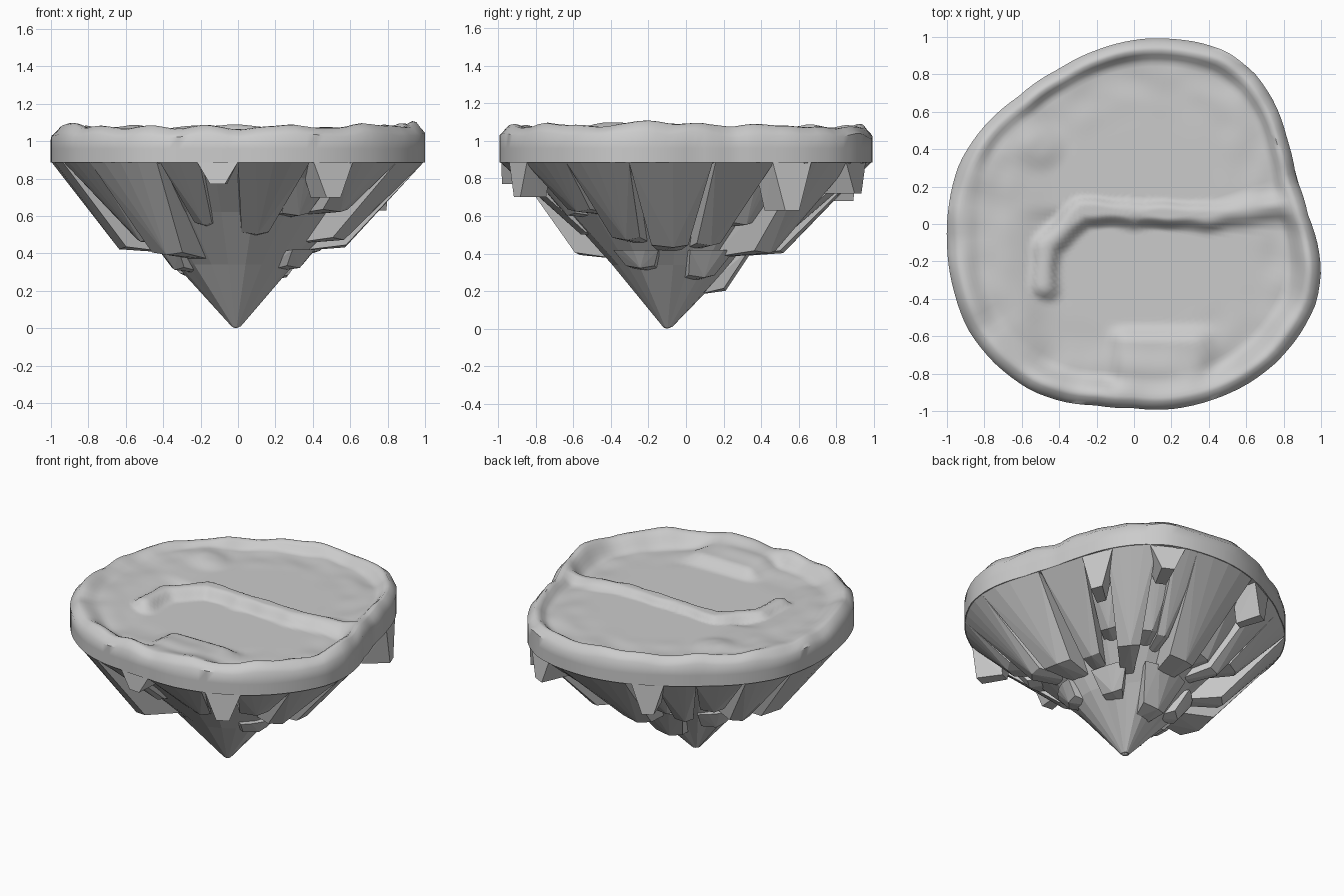
import bpy, bmesh, math, random
from mathutils import Vector, noise

if "Cube" in bpy.data.objects:
    bpy.data.objects.remove(bpy.data.objects["Cube"])
random.seed(4)

# Island outline seen from above (star-shaped about the origin)
OUT = [(0.05, .99), (0.2, .99), (0.35, .97), (0.5, .92), (.65, .8), (.75, .65), (.82, .45), (.865, .25),
       (.93, .05), (.98, -.1), (1, -.25), (.975, -.42), (.88, -.6), (.75, -.75), (.6, -.86), (.42, -.94),
       (.2, -.99), (0, -.985), (-.2, -.97), (-.38, -.95), (-.55, -.89), (-.75, -.74), (-.89, -.56),
       (-.965, -.35), (-1, -.1), (-.99, .1), (-.935, .32), (-.82, .5), (-.62, .68), (-.4, .83), (-.2, .93)]
POLAR = sorted((math.atan2(y, x) % math.tau, math.hypot(x, y)) for x, y in OUT)
POLAR = [(POLAR[-1][0] - math.tau, POLAR[-1][1])] + POLAR + [(POLAR[0][0] + math.tau, POLAR[0][1])]
Z_RIM, AXIS = .885, Vector((-.01, -.1, 0))


def radius(a):
    a %= math.tau
    for (a0, r0), (a1, r1) in zip(POLAR, POLAR[1:]):
        if a0 <= a <= a1:
            return r0 + (r1 - r0) * (a - a0) / (a1 - a0)


def edge(a, z, s=1.0):
    """Outline point at angle a, pulled towards the rock axis by scale s."""
    r = radius(a)
    p = AXIS.lerp(Vector((r * math.cos(a), r * math.sin(a), 0)), s)
    p.z = z
    return p


def finish(name, bm, smooth=None):
    bmesh.ops.recalc_face_normals(bm, faces=bm.faces)
    me = bpy.data.meshes.new(name)
    bm.to_mesh(me)
    bm.free()
    ob = bpy.data.objects.new(name, me)
    bpy.context.collection.objects.link(ob)
    if smooth:
        bpy.ops.object.select_all(action='DESELECT')
        ob.select_set(True)
        bpy.context.view_layer.objects.active = ob
        bpy.ops.object.shade_smooth_by_angle(angle=math.radians(smooth))


def hull(name, pts):
    bm = bmesh.new()
    for p in pts:
        bm.verts.new(p)
    r = bmesh.ops.convex_hull(bm, input=bm.verts)
    junk = [v for v in r['geom_interior'] if isinstance(v, bmesh.types.BMVert)]
    bmesh.ops.delete(bm, geom=junk, context='VERTS')
    bmesh.ops.dissolve_limit(bm, angle_limit=.03, verts=bm.verts, edges=bm.edges)
    finish(name, bm)


def rings(name, loops, smooth=None):
    bm = bmesh.new()
    vs = [[bm.verts.new(p) for p in lp] for lp in loops]
    n = len(vs[0])
    for a, b in zip(vs, vs[1:]):
        for i in range(n):
            bm.faces.new((a[i], a[(i + 1) % n], b[(i + 1) % n], b[i]))
    bm.faces.new(vs[0])
    bm.faces.new(vs[-1])
    finish(name, bm, smooth)


def step(e0, e1, x):
    t = max(0, min(1, (x - e0) / (e1 - e0)))
    return t * t * (3 - 2 * t)


def dist(p, line):
    best = 9
    for a, b in zip(line, line[1:]):
        a, b = Vector(a), Vector(b)
        t = max(0, min(1, (p - a).dot(b - a) / (b - a).length_squared))
        best = min(best, (p - a.lerp(b, t)).length)
    return best


# Grassy top: raised rim, long ridge between two levels, small front terrace
RIDGE = [(-.48, -.34), (-.47, -.12), (-.28, .08), (0, .06), (.4, .05), (.6, .08), (.78, .1)]


def height(x, y, t):
    p = Vector((x, y))
    west = step(-.38, -.7, x)
    z = 1.0 + .025 * step(0, .1, y) * (1 - west) + .05 * west
    d = dist(p, RIDGE) + .02 * noise.noise(Vector((x * 6, y * 6, 5)))
    z = max(z, 1.0 + .065 * (1 - step(.02, .1, d)))
    # front terrace and a small mound
    terrace = step(-.53, -.63, y) * step(-.16, -.04, x) * step(.46, .32, x)
    z = max(z, 1.0 + .055 * terrace)
    z += .02 * (1 - step(.04, .16, (p - Vector((-.5, .42))).length))
    # uneven rim
    rim = 1.078 + .03 * noise.noise(Vector((x * 3.5, y * 3.5, 2)))
    for cx in (-.88, .84):
        rim += .02 * math.exp(-((x - cx) ** 2 + (y + .2) ** 2) / .03)
    z += (rim - z) * step(.82 + .05 * step(0, .5, y), .94, t)
    z += .02 * noise.noise(Vector((x * 6, y * 6, 0))) * step(.5, .9, t)
    return min(z, 1.115) - .05 * step(.94, 1, t) ** 1.5


N = 120
ANG = [math.tau * i / N for i in range(N)]
loops = [[edge(a, Z_RIM) for a in ANG], [edge(a, .96) for a in ANG]]
for k in range(46):
    t = 1 - k / 46
    loop = []
    for a in ANG:
        r = radius(a) * t
        x, y = r * math.cos(a), r * math.sin(a)
        loop.append((x, y, height(x, y, t)))
    loops.append(loop)
rings("grass_top", loops, smooth=50)

# Grass tongues hanging over the edge: centre, bottom height
for i, (x, y, zb) in enumerate([(-.11, -.98, .77), (.515, -.905, .7), (.8, .58, .63),
                                (.49, .92, .72), (-.32, .88, .68)]):
    a = math.atan2(y, x)
    hull("grass_tongue_%d" % i, [edge(a + w, z, s) for w, z in ((-.11, Z_RIM), (.11, Z_RIM), (-.04, zb), (.04, zb))
                                 for s in (.995, .82)])

# Core rock cone, concave so that the chunks stand out from it
M = 22
core = []
for s, z in ((.93, Z_RIM), (.58, .62), (.31, .34), (.025, .01)):
    loop = []
    for i in range(M):
        j = 1 + (random.uniform(-.08, .08) if .1 < s < .9 else 0)
        loop.append(edge(math.tau * i / M, z, s * j))
    core.append(loop)
rings("rock_core", core)


# Jutting rock chunks: angle, half width, bottom height, bottom scale
def chunk(name, deg, half, zb, s, z_top=Z_RIM, s_top=.995):
    a, w = math.radians(deg), math.radians(half)
    pts = [edge(a + w * k, z_top, s_top) for k in (-1, -.5, 0, .5, 1)]
    pts += [edge(a + w * k, zb + .02 * abs(k), s * (1 - .04 * abs(k))) for k in (-.75, .1, .75)]
    pts += [edge(a + w * k, zb - .02, s * .5) for k in (-.75, .75)]
    pts.append(AXIS + Vector((0, 0, z_top - .05)))
    hull(name, pts)


for i, c in enumerate([(186, 19, .42, .635), (214, 8, .46, .6), (233, 12, .39, .62), (252, 6, .55, .6),
                       (281, 11, .5, .52), (314, 9, .62, .74), (333, 10, .47, .6), (356, 13, .43, .6),
                       (20, 10, .44, .55), (49, 9, .4, .62), (70, 5, .5, .6), (87, 14, .4, .57),
                       (121, 8, .46, .62), (138, 9, .56, .7), (157, 9, .44, .62)]):
    chunk("rock_chunk_%d" % i, *c)
# recessed rock behind the tongues
for i, c in enumerate([(263, 9, .62, .6), (298, 9, .6, .66), (36, 7, .55, .62), (62, 6, .52, .6), (109, 8, .5, .6)]):
    chunk("recessed_chunk_%d" % i, *c, s_top=.9)
# lower inner chunks around the tip
for i, c in enumerate([(90, 26, .2, .29), (30, 18, .27, .33), (150, 20, .28, .33), (205, 20, .31, .36),
                       (330, 18, .32, .36)]):
    chunk("inner_chunk_%d" % i, *c, z_top=.42, s_top=.42)

# Rounded tip
bm = bmesh.new()
bmesh.ops.create_icosphere(bm, subdivisions=2, radius=.032)
bmesh.ops.translate(bm, verts=bm.verts, vec=AXIS + Vector((0, 0, .032)))
finish("rock_tip", bm)
